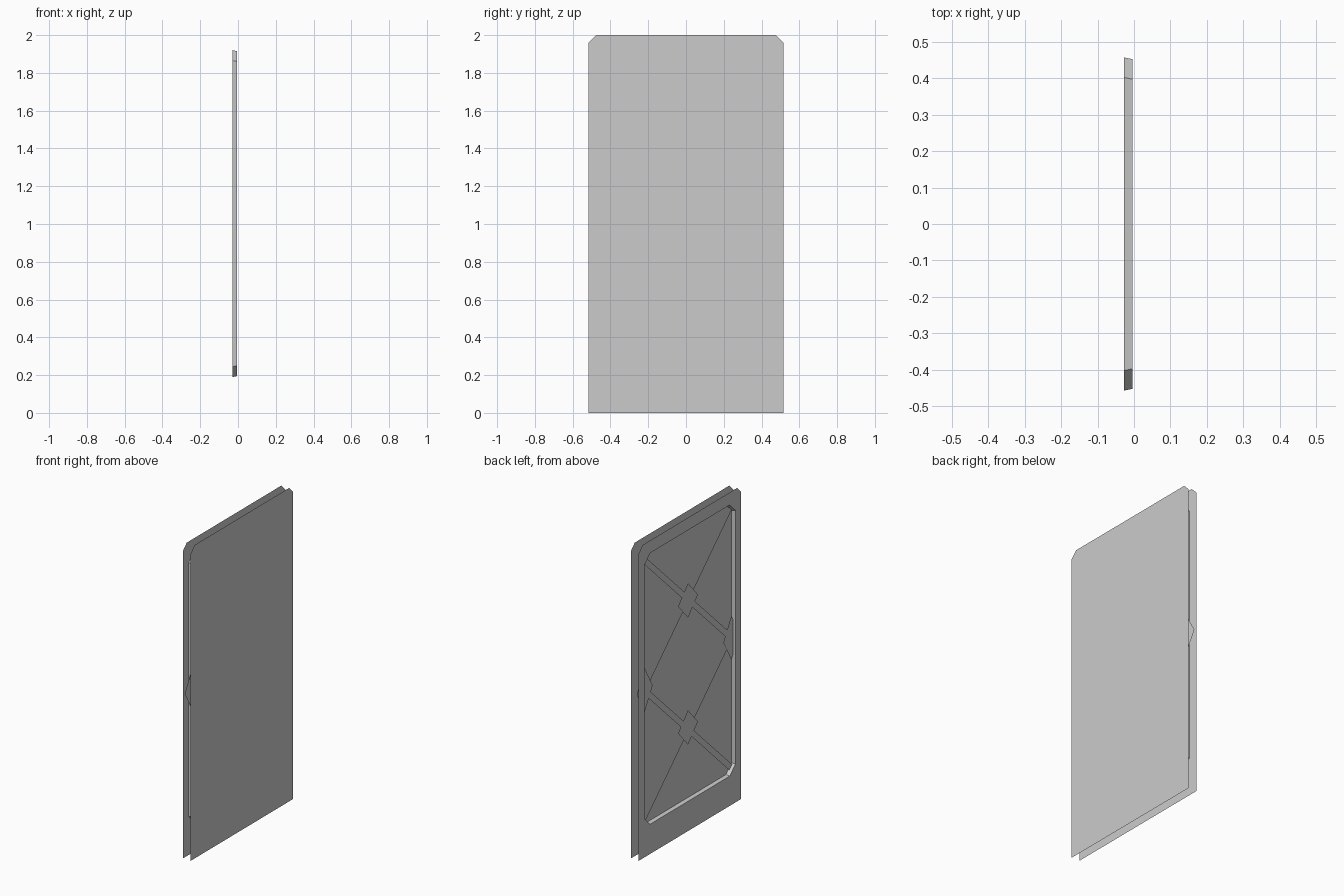
import bpy, bmesh
from mathutils import Vector

cube = bpy.data.objects.get("Cube")
if cube:
    bpy.data.objects.remove(cube, do_unlink=True)

# Sheet positions along x, and overall sizes
OUTER_X, INNER_X, FLOOR_X = 0.028, -0.028, -0.004
HALF_W, HEIGHT = 0.517, 2.0
POCKET_Y, POCKET_Z, POCKET_MID = 0.457, 0.865, 1.055

metal = bpy.data.materials.new("plain grey metal")
metal.use_nodes = True
grey = (0.6, 0.6, 0.6, 1)
metal.diffuse_color = grey
metal.node_tree.nodes["Principled BSDF"].inputs["Base Color"].default_value = grey


def finish(name, bm):
    mesh = bpy.data.meshes.new(name)
    bm.to_mesh(mesh)
    bm.free()
    mesh.materials.append(metal)
    obj = bpy.data.objects.new(name, mesh)
    bpy.context.collection.objects.link(obj)
    return obj


def ring(bm, x, outline):
    return [bm.verts.new((x, y, z)) for y, z in outline]


def plate(name, x, outline, normal_x):
    bm = bmesh.new()
    face = bm.faces.new(ring(bm, x, outline))
    face.normal_update()
    if face.normal.x * normal_x < 0:
        face.normal_flip()
    return finish(name, bm)


def pocket_outline(inset):
    """Rectangle with four cut corners."""
    w, h, c = POCKET_Y - inset, POCKET_Z - inset, 0.055
    quarter = [(w, h - c), (w - c, h)]
    pts = quarter + [(-y, z) for y, z in reversed(quarter)]
    pts += [(-y, -z) for y, z in pts]
    return [(y, z + POCKET_MID) for y, z in pts]


# Plain outer skin with its two upper corners cut
CUT = 0.04
skin = [(-HALF_W, 0), (HALF_W, 0), (HALF_W, HEIGHT - CUT), (HALF_W - CUT, HEIGHT),
        (CUT - HALF_W, HEIGHT), (-HALF_W, HEIGHT - CUT)]
plate("outer_skin", OUTER_X, skin, 1)

# Inner skin with a tapered pocket pressed into it
bm = bmesh.new()
border = ring(bm, INNER_X, skin)
mouth = ring(bm, INNER_X, pocket_outline(0))
edges = []
for loop in (border, mouth):
    for a, b in zip(loop, loop[1:] + loop[:1]):
        edges.append(bm.edges.new((a, b)))
bmesh.ops.triangle_fill(bm, use_beauty=True, edges=edges, normal=Vector((-1, 0, 0)))
base = ring(bm, FLOOR_X, pocket_outline(0.005))
n = len(base)
for i in range(n):
    j = (i + 1) % n
    bm.faces.new((mouth[i], mouth[j], base[j], base[i]))
bm.faces.new(base)
bm.normal_update()
bmesh.ops.recalc_face_normals(bm, faces=bm.faces[:])
if sum(f.normal.x * f.calc_area() for f in bm.faces) > 0:
    bmesh.ops.reverse_faces(bm, faces=bm.faces[:])
finish("inner_skin", bm)

# Crossed flat braces, one X above the other
RUN, RISE, SHIFT = 0.455, 0.43, 0.026
for label, mid in (("lower", 0.64), ("upper", 1.47)):
    for side, sign in (("left", 1), ("right", -1)):
        strip = [(-sign * RUN, mid - RISE - SHIFT), (sign * RUN, mid + RISE - SHIFT),
                 (sign * RUN, mid + RISE + SHIFT), (-sign * RUN, mid - RISE + SHIFT)]
        plate(f"{label}_brace_{side}", -0.010 - 0.001 * sign, strip, -1)


# Diamond gussets over the joints
def gusset(name, y, z, half_y, half_z):
    plate(name, -0.014, [(y + half_y, z), (y, z + half_z),
                         (y - half_y, z), (y, z - half_z)], -1)


gusset("lower_gusset", 0, 0.65, 0.10, 0.11)
gusset("upper_gusset", 0, 1.46, 0.10, 0.11)
gusset("left_edge_gusset", 0.437, POCKET_MID, 0.08, 0.14)
gusset("right_edge_gusset", -0.437, POCKET_MID, 0.08, 0.14)
